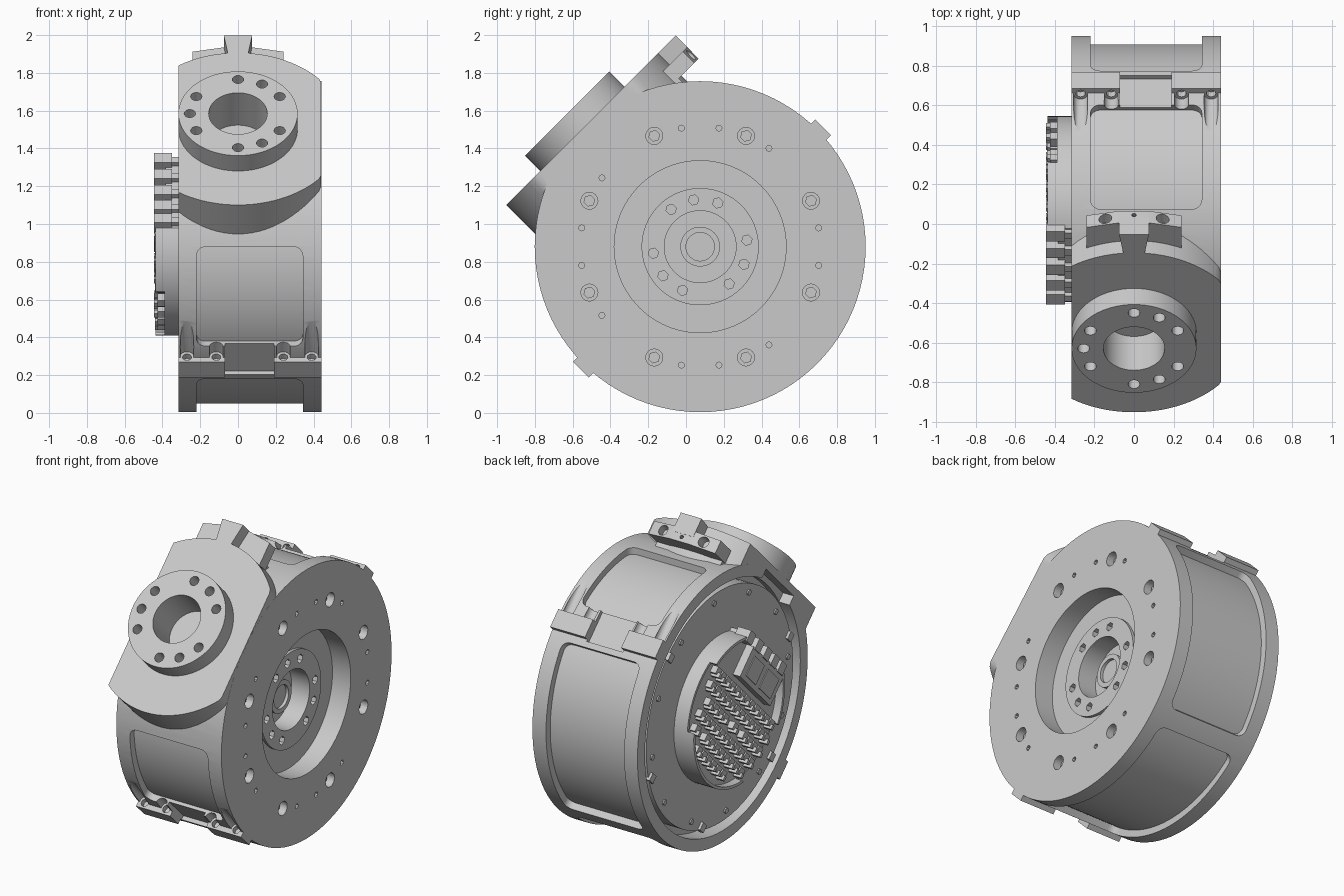
import bpy, bmesh, math, random
from mathutils import Matrix, Vector

if "Cube" in bpy.data.objects:
    bpy.data.objects.remove(bpy.data.objects["Cube"])

random.seed(4)
# Built in a local frame: drum axis = x, mounting flange faces local +z, clamps at local +/-y
PLACE = Matrix.Translation((0, 0.075, 0.88)) @ Matrix.Rotation(math.radians(45), 4, 'X')
R = 0.876
X0, X1 = -0.316, 0.441

grey = bpy.data.materials.new("machined_grey")
grey.diffuse_color = (0.59, 0.59, 0.59, 1)
grey.use_nodes = True
grey.node_tree.nodes["Principled BSDF"].inputs["Base Color"].default_value = grey.diffuse_color


def make(name, bm):
    bmesh.ops.remove_doubles(bm, verts=bm.verts, dist=1e-5)
    bmesh.ops.recalc_face_normals(bm, faces=bm.faces)
    me = bpy.data.meshes.new(name)
    bm.to_mesh(me)
    bm.free()
    ob = bpy.data.objects.new(name, me)
    bpy.context.collection.objects.link(ob)
    me.materials.append(grey)
    return ob


def loft(bm, rings):
    """Skin equal-length closed rings and cap both ends."""
    vs = [[bm.verts.new(p) for p in r] for r in rings]
    m = len(vs[0])
    for a, b in zip(vs, vs[1:]):
        for j in range(m):
            bm.faces.new((a[j], a[(j + 1) % m], b[(j + 1) % m], b[j]))
    bm.faces.new(vs[0])
    bm.faces.new(vs[-1])


def polar(x, r, deg):
    a = math.radians(deg)
    return (x, r * math.cos(a), r * math.sin(a))


def lathe(bm, profile, steps=96):
    """Turn an (x, r) profile around the drum axis, axis points merged."""
    vs = [[bm.verts.new(polar(x, r, 360 * i / steps)) for x, r in profile] for i in range(steps)]
    m = len(profile)
    for i in range(steps):
        a, b = vs[i], vs[(i + 1) % steps]
        for j in range(m):
            k = (j + 1) % m
            if profile[j][1] == 0 and profile[k][1] == 0:
                continue
            if profile[j][1] == 0:
                bm.faces.new((a[j], a[k], b[k]))
            elif profile[k][1] == 0:
                bm.faces.new((a[j], a[k], b[j]))
            else:
                bm.faces.new((a[j], a[k], b[k], b[j]))


def cyl(bm, p, q, r, seg=16):
    p, q = Vector(p), Vector(q)
    d = q - p
    rot = d.to_track_quat('Z', 'Y').to_matrix().to_4x4()
    bmesh.ops.create_cone(bm, cap_ends=True, segments=seg, radius1=r, radius2=r, depth=d.length,
                          matrix=Matrix.Translation((p + q) / 2) @ rot)


def box(bm, x, y, z):
    c = [(s[0] + s[1]) / 2 for s in (x, y, z)]
    d = [s[1] - s[0] for s in (x, y, z)]
    bmesh.ops.create_cube(bm, size=1, matrix=Matrix.Translation(c) @ Matrix.Diagonal((*d, 1)))


def boolean(ob, bm, op='DIFFERENCE'):
    tool = make("cutter", bm)
    tool.hide_render = True
    mod = ob.modifiers.new("bool", 'BOOLEAN')
    mod.operation, mod.solver, mod.object = op, 'EXACT', tool
    bpy.context.view_layer.objects.active = ob
    bpy.ops.object.modifier_apply(modifier=mod.name)
    bpy.data.objects.remove(tool)


# Drum with the stepped output recess on its right face
bm = bmesh.new()
lathe(bm, [(.24, 0), (.24, .075), (.26, .075), (.26, .105), (.20, .105), (.20, .19), (.33, .19),
           (.33, .31), (.31, .31), (.31, .455), (X1, .455), (X1, R), (X0, R), (X0, 0)])
drum = make("drum_housing", bm)

# Flange base: a disc trimmed to the drum width
bm = bmesh.new()
pts = [polar(0, .57, i * 3.75) for i in range(96)]
pts = [(min(max(p[1], X0 + .0005), X1 - .0005), p[2]) for p in pts]
outline = [p for i, p in enumerate(pts) if (Vector(p) - Vector(pts[i - 1])).length > 1e-4]
loft(bm, [[(x, y, h) for x, y in outline] for h in (.55, .882)])
boolean(drum, bm, 'UNION')

# Raised flange ring
bm = bmesh.new()
cyl(bm, (0, 0, .8), (0, 0, .997), .3155, 72)
boolean(drum, bm, 'UNION')

# Left opening with a gap around the motor disc
bm = bmesh.new()
lathe(bm, [(-.5, 0), (-.5, .80), (-.2, .80), (-.2, .755), (-.295, .755), (-.295, 0)])
boolean(drum, bm)

# Rounded shallow pockets around the drum wall
bm = bmesh.new()
for a0, a1 in ((8, 45), (135, 172), (188, 266), (274, 352)):
    rings, n, c = [], 32, 0.05
    for i in range(n + 1):
        s = (1 - math.cos(math.pi * i / n)) / 2
        a = a0 + (a1 - a0) * s
        edge = math.radians(min(a - a0, a1 - a)) * R
        inset = c - math.sqrt(max(0, c * c - max(0, c - edge) ** 2))
        lo, hi = -.22 + inset, .343 - inset
        rings.append([polar(lo, .832, a), polar(hi, .832, a), polar(hi, .95, a), polar(lo, .95, a)])
    loft(bm, rings)
boolean(drum, bm)

# Bores, bolt holes, screw grooves, clamp notches, cable cavity
bm = bmesh.new()
cyl(bm, (0, 0, .755), (0, 0, 1.1), .155, 48)
for a in (90, 60, 30, -30, -60, -90, -150, 180, 150):
    _, x, y = polar(0, .255, a)
    cyl(bm, (x, y, .86), (x, y, 1.1), .03)
for k in range(8):
    a = 22.5 + 45 * k - 45
    cyl(bm, polar(.36, .635, a), polar(.5, .635, a), .045)
for a in (9, -9, 81, 99, 171, 189, 261, 279, 55, -55, 145, 215):
    cyl(bm, polar(.40, .635, a - 45), polar(.5, .635, a - 45), .016, 8)
for k in range(12):
    if k % 4 != 1:
        a = 8 + 30 * k - 45
        cyl(bm, polar(.29, .25, a), polar(.4, .25, a), .028, 6)
for s in (-1, 1):
    for x in (-.27, -.115, .24, .39):
        cyl(bm, (x, s * .868, .0), (x, s * .868, .32), .036)
    box(bm, (-.07, .19), sorted((s * .845, s * 1)), (-.085, .125))
box(bm, (-.4, -.24), (-.2, .2), (.77, .835))
boolean(drum, bm)

# Screws in the right face
bm = bmesh.new()
for k in range(8):
    a = 22.5 + 45 * k - 45
    cyl(bm, polar(.35, .635, a), polar(.40, .635, a), .032, 6)
make("face_screws", bm)

# Clamp lugs on both sides with counterbored screw holes
for s, side in ((1, "rear"), (-1, "front")):
    bm = bmesh.new()
    for x0, x1 in ((X0, -.07), (.19, X1)):
        box(bm, (x0, x1), sorted((s * .8, s * .907)), (-.073, .045))
    lugs = make(side + "_clamp_lugs", bm)
    bm = bmesh.new()
    for x in (-.27, -.115, .24, .39):
        cyl(bm, (x, s * .872, .01), (x, s * .872, .10), .024, 12)
    boolean(lugs, bm)

# Stop bar beside the flange, on a short foot
bm = bmesh.new()
bar = [(-.24, .45), (-.24, .665), (-.07, .698), (.07, .698), (.24, .665), (.24, .45)]
loft(bm, [[(x, y, h) for x, y in bar] for h in (.71, .795)])
stop = make("stop_bar", bm)
bm = bmesh.new()
for x in (-.145, .145):
    cyl(bm, (x, .62, .752), (x, .8, .752), .033)
cyl(bm, (0, .66, .74), (0, .8, .74), .012, 8)
boolean(stop, bm)
bm = bmesh.new()
box(bm, (-.235, .235), (.45, .55), (.62, .715))
make("stop_bar_foot", bm)
bm = bmesh.new()
block = [(-.05, .54), (-.075, .70), (.075, .70), (.05, .54)]
loft(bm, [[(x, y, h) for x, y in block] for h in (.76, .882)])
make("stop_block", bm)

# Electronics carrier: round tray, flat towards the flange, rim notched at the row ends
bm = bmesh.new()
arc = [polar(0, .47, 123 + i * (294 / 60)) for i in range(61)]
loft(bm, [[(x, p[1], p[2]) for p in arc] for x in (-.28, -.437)])
tray = make("electronics_tray", bm)
bm = bmesh.new()
cyl(bm, (-.385, 0, 0), (-.5, 0, 0), .452, 72)
boolean(tray, bm)
bm = bmesh.new()
for s in (-1, 1):
    box(bm, (-.5, -.39), sorted((s * .25, s * .6)), (-.30, .12))
boolean(tray, bm)

# Connector rows and pins
bm = bmesh.new()
for row in range(6):
    h = .10 - row * .09
    half = math.sqrt(.45 ** 2 - (abs(h) + .02) ** 2)
    for i in range(int(2 * half / .07)):
        t = -half + .01 + i * .07
        if random.random() < .9:
            box(bm, (-.425, -.38), (t, t + .055), (h - .02, h + .025))
            box(bm, (-random.choice((.44, .445)), -.38), (t + .012, t + .035), (h - .035, h - .005))
make("connector_rows", bm)

# Control modules and edge connectors
bm = bmesh.new()
box(bm, (-.437, -.38), (-.28, .16), (.17, .37))
box(bm, (-.443, -.43), (-.24, -.08), (.20, .33))
box(bm, (-.443, -.43), (-.03, .11), (.20, .33))
for t in (-.25, -.15, -.04, .08, .2):
    box(bm, (-.445, -.35), (t, t + .07), (.36, .43))
    box(bm, (-.40, -.28), (t + .01, t + .05), (.385, .42))
make("control_modules", bm)

# Screws and retaining blocks around the motor disc
bm = bmesh.new()
for k in range(12):
    cyl(bm, polar(-.305, .70, 30 * k + 10), polar(-.28, .70, 30 * k + 10), .018, 8)
for a in (0, 120, 180, 240, 300):
    _, y, z = polar(0, .735, a)
    box(bm, (-.312, -.28), (y - .025, y + .025), (z - .025, z + .025))
make("motor_disc_screws", bm)

# Smooth round walls, keep machined edges, and move into place
for ob in bpy.context.scene.objects:
    ob.matrix_world = PLACE
    ob.select_set(True)
bpy.context.view_layer.objects.active = drum
bpy.ops.object.shade_smooth_by_angle(angle=math.radians(25))
